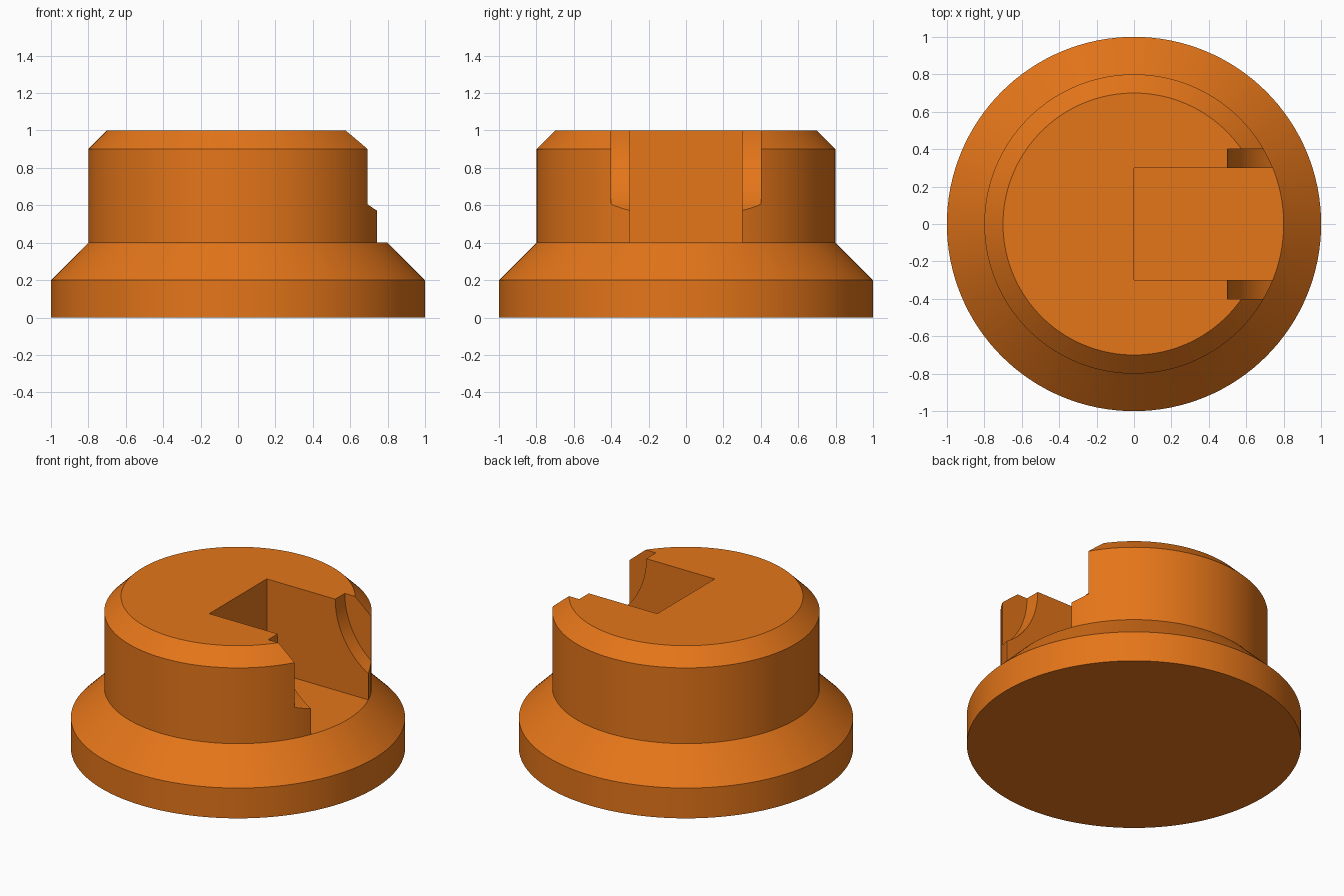
import bpy, bmesh
from math import pi, radians

if "Cube" in bpy.data.objects:
    bpy.data.objects.remove(bpy.data.objects["Cube"])

SEGMENTS = 128


def make_object(name, bm):
    bmesh.ops.recalc_face_normals(bm, faces=bm.faces)
    mesh = bpy.data.meshes.new(name)
    bm.to_mesh(mesh)
    bm.free()
    obj = bpy.data.objects.new(name, mesh)
    bpy.context.collection.objects.link(obj)
    return obj


def lathe(name, profile):
    bm = bmesh.new()
    verts = [bm.verts.new((r, 0, z)) for r, z in profile]
    edges = [bm.edges.new(pair) for pair in zip(verts, verts[1:])]
    bmesh.ops.spin(bm, geom=verts + edges, cent=(0, 0, 0), axis=(0, 0, 1),
                   angle=2 * pi, steps=SEGMENTS, use_merge=True)
    bmesh.ops.remove_doubles(bm, verts=bm.verts, dist=1e-5)
    # flat caps at the bottom and top
    bmesh.ops.holes_fill(bm, edges=[e for e in bm.edges if e.is_boundary], sides=0)
    return make_object(name, bm)


def cut(target, cutter):
    cutter.hide_render = True
    mod = target.modifiers.new(cutter.name, 'BOOLEAN')
    mod.operation = 'DIFFERENCE'
    mod.solver = 'EXACT'
    mod.object = cutter
    bpy.context.view_layer.objects.active = target
    bpy.ops.object.modifier_apply(modifier=mod.name)
    bpy.data.objects.remove(cutter)


# Stepped round body with sloping flange and chamfered rim
body = lathe("slotted_body", [(1, 0), (1, 0.2), (0.8, 0.4), (0.8, 0.9), (0.7, 1)])

# Rectangular slot, open to the right and top
bpy.ops.mesh.primitive_cube_add(size=1, location=(0.6, 0, 0.8))
slot = bpy.context.object
slot.name = "slot_cutter"
slot.scale = (1.2, 0.6, 0.8)

# Round scoop that widens the slot mouth on both sides
bpy.ops.mesh.primitive_cylinder_add(vertices=SEGMENTS, radius=0.5, depth=0.8,
                                    location=(1, 0, 1), rotation=(pi / 2, 0, 0))
scoop = bpy.context.object
scoop.name = "scoop_cutter"

bpy.context.view_layer.update()
cut(body, slot)
cut(body, scoop)

# Orange finish, smooth curves with sharp edges
mat = bpy.data.materials.new("orange")
mat.diffuse_color = (0.78, 0.18, 0.01, 1)
mat.use_nodes = True
mat.node_tree.nodes["Principled BSDF"].inputs["Base Color"].default_value = mat.diffuse_color
body.data.materials.clear()
body.data.materials.append(mat)
for poly in body.data.polygons:
    poly.material_index = 0
bpy.ops.object.select_all(action='DESELECT')
body.select_set(True)
bpy.context.view_layer.objects.active = body
bpy.ops.object.shade_smooth_by_angle(angle=radians(20))
